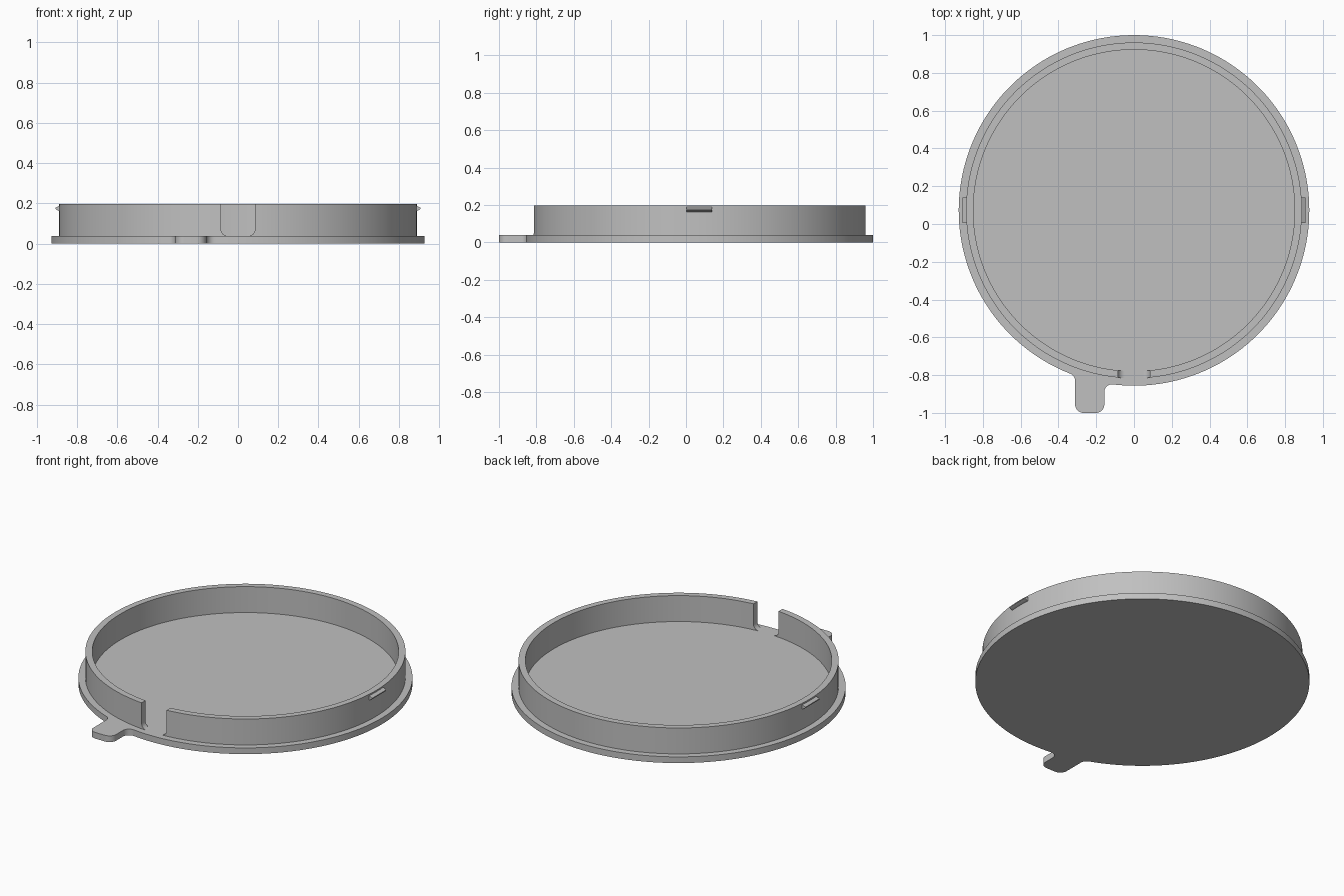
import bpy, bmesh
from math import sin, cos, asin, atan2, sqrt, pi, radians

if "Cube" in bpy.data.objects:
    bpy.data.objects.remove(bpy.data.objects["Cube"])

CY = 0.072                      # centre of the round lid
R, R_OUT, R_IN = 0.928, 0.889, 0.851
FLOOR, TOP = 0.038, 0.197

grey = bpy.data.materials.new("light grey plastic")
grey.use_nodes = True
colour = (0.53, 0.53, 0.53, 1)
grey.diffuse_color = colour
grey.node_tree.nodes["Principled BSDF"].inputs["Base Color"].default_value = colour


def finish(name, bm):
    bmesh.ops.recalc_face_normals(bm, faces=bm.faces)
    mesh = bpy.data.meshes.new(name)
    bm.to_mesh(mesh)
    bm.free()
    ob = bpy.data.objects.new(name, mesh)
    bpy.context.collection.objects.link(ob)
    mesh.materials.append(grey)
    bpy.ops.object.select_all(action="DESELECT")
    ob.select_set(True)
    bpy.context.view_layer.objects.active = ob
    bpy.ops.object.shade_smooth_by_angle(angle=radians(30))
    return ob


def arc(cx, cy, r, a0, a1, n):
    return [(cx + r * cos(a0 + (a1 - a0) * i / n),
             cy + r * sin(a0 + (a1 - a0) * i / n)) for i in range(n + 1)]


def prism(name, points, offset):
    bm = bmesh.new()
    face = bm.faces.new([bm.verts.new(p) for p in points])
    ext = bmesh.ops.extrude_face_region(bm, geom=[face])
    verts = [v for v in ext["geom"] if isinstance(v, bmesh.types.BMVert)]
    bmesh.ops.translate(bm, verts=verts, vec=offset)
    return finish(name, bm)


# Base disc with a rounded pull tab blended into its rim
XL, XR, TIP, CORNER, FILLET = -0.312, -0.157, -1.0, 0.045, 0.04
rx, lx = XR + FILLET, XL - FILLET
ry = CY - sqrt((R + FILLET) ** 2 - rx ** 2)
ly = CY - sqrt((R + FILLET) ** 2 - lx ** 2)
ar, al = atan2(ry - CY, rx), atan2(ly - CY, lx)
outline = arc(0, CY, R, ar, al + 2 * pi, 160)
outline += arc(lx, ly, FILLET, al + pi, 0, 8)[1:]
outline += arc(XL + CORNER, TIP + CORNER, CORNER, pi, 1.5 * pi, 8)
outline += arc(XR - CORNER, TIP + CORNER, CORNER, -pi / 2, 0, 8)
outline += arc(rx, ry, FILLET, pi, ar + pi, 8)[:-1]
prism("base_with_tab", [(x, y, 0) for x, y in outline], (0, 0, FLOOR))

# Upright rim, open at the front, with curved feet beside the gap
GAP, FOOT, STEPS = 0.085, 0.035, 8
foot = []
for i in range(STEPS + 1):
    t = pi / 2 * i / STEPS
    x = GAP - FOOT + FOOT * sin(t)
    foot.append((asin(x / R_IN), asin(x / R_OUT), FLOOR + FOOT * (1 - cos(t))))
gi, go = foot[-1][:2]
N = 160
stations = list(foot)
for i in range(N + 1):
    t = i / N
    stations.append((gi + (2 * pi - 2 * gi) * t, go + (2 * pi - 2 * go) * t, TOP))
stations += [(2 * pi - a, 2 * pi - b, h) for a, b, h in reversed(foot)]

bm = bmesh.new()
rings = []
for a, b, h in stations:
    inner = (R_IN * sin(a), CY - R_IN * cos(a))
    outer = (R_OUT * sin(b), CY - R_OUT * cos(b))
    rings.append([bm.verts.new((*p, z)) for p, z in
                  ((inner, FLOOR / 2), (outer, FLOOR / 2), (outer, h), (inner, h))])
for k, (p, q) in enumerate(zip(rings, rings[1:])):
    step = k in (STEPS, STEPS + N + 1)      # vertical end of the rim
    for i in ([2] if step else range(4)):
        j = (i + 1) % 4
        bm.faces.new((p[i], p[j], q[j], q[i]))
bm.faces.new(rings[0])
bm.faces.new(rings[-1])
# Close the sides where the full height meets the curved foot
bmesh.ops.remove_doubles(bm, verts=bm.verts, dist=1e-6)
finish("rim_wall", bm)

# Wedge-shaped snap ridges on both sides of the rim
for side, name in ((1, "left_snap_ridge"), (-1, "right_snap_ridge")):
    profile = [(0.875, 0.163), (0.89, 0.163), (0.907, 0.172), (0.907, 0.178),
               (0.89, 0.188), (0.875, 0.188)]
    prism(name, [(side * x, CY - 0.068, z) for x, z in profile], (0, 0.136, 0))
